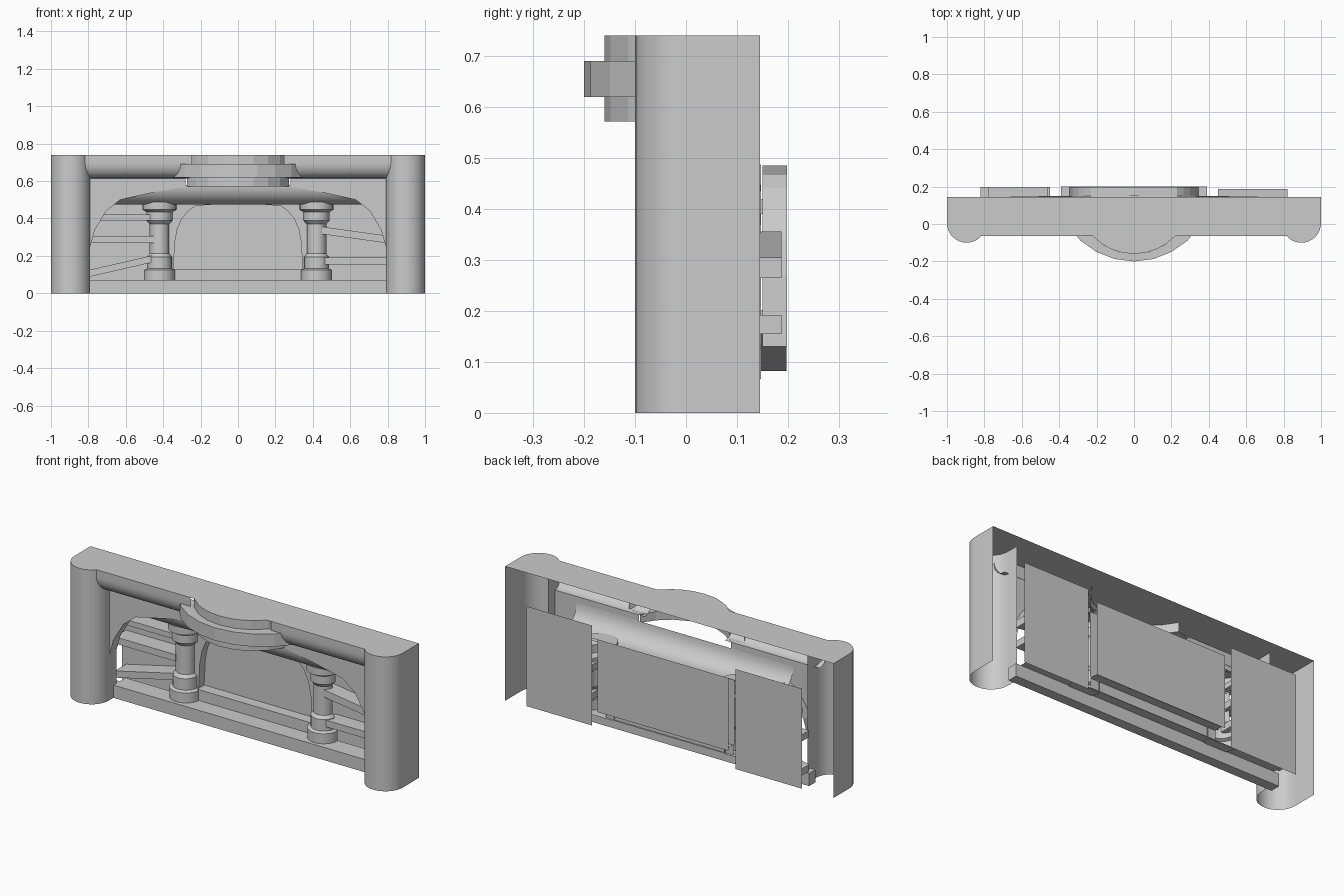
import bpy, bmesh, math

if "Cube" in bpy.data.objects:
    bpy.data.objects.remove(bpy.data.objects["Cube"])


def make(name, verts, faces, smooth=False):
    me = bpy.data.meshes.new(name)
    me.from_pydata(verts, [], faces)
    ob = bpy.data.objects.new(name, me)
    bpy.context.collection.objects.link(ob)
    bm = bmesh.new()
    bm.from_mesh(me)
    bmesh.ops.recalc_face_normals(bm, faces=bm.faces)
    bm.to_mesh(me)
    bm.free()
    if smooth:
        bpy.ops.object.select_all(action='DESELECT')
        ob.select_set(True)
        bpy.context.view_layer.objects.active = ob
        bpy.ops.object.shade_smooth_by_angle(angle=math.radians(35))
    return ob


def mirror(ob):
    m = ob.modifiers.new("mirror", 'MIRROR')
    m.use_axis[0] = True
    return ob


def loft(name, rows, smooth=False):
    """Open sheet through rows of points."""
    n = len(rows[0])
    verts = [p for r in rows for p in r]
    faces = [(i * n + j, i * n + j + 1, (i + 1) * n + j + 1, (i + 1) * n + j)
             for i in range(len(rows) - 1) for j in range(n - 1)]
    return make(name, verts, faces, smooth)


def quarter(y0, z0, dy, dz, n=8):
    """Convex quarter round in the y/z plane, dropping down and back."""
    return [(y0 + dy * (1 - math.cos(i * math.pi / 2 / n)),
             z0 - dz * math.sin(i * math.pi / 2 / n)) for i in range(n + 1)]


def beam(name, x0, x1, za, zb, h, y0, y1):
    """Box whose bottom runs from za at x0 to zb at x1."""
    v = [(x, y, z + k) for x, z in ((x0, za), (x1, zb)) for y in (y0, y1) for k in (0, h)]
    f = [(0, 1, 3, 2), (4, 5, 7, 6), (0, 1, 5, 4), (2, 3, 7, 6), (0, 2, 6, 4), (1, 3, 7, 5)]
    return make(name, v, f)


def panel(name, x0, x1, z0, z1, y):
    return make(name, [(x0, y, z0), (x1, y, z0), (x1, y, z1), (x0, y, z1)], [(0, 1, 2, 3)])


H = 0.74

# Rounded end pillars, open at the back and bottom
arc = [(0.895 + 0.105 * math.cos(-math.pi * i / 16), 0.005 + 0.105 * math.sin(-math.pi * i / 16))
       for i in range(17)]
plan = [(1.0, 0.145)] + arc + [(0.79, 0.07)]
mirror(loft("end_pillar", [[(x, y, z) for x, y in plan] for z in (0, H)], True))


# Bowed balcony in the centre: inner and outer plan arcs
def bow(r, cy, yend, n=8):
    a = math.acos((cy - yend) / r)
    return [(r * math.sin(a * (2 * i / n - 1)), cy - r * math.cos(a * (2 * i / n - 1)))
            for i in range(n + 1)]


inner, outer = bow(0.302, 0.142, 0.01), bow(0.423, 0.223, -0.01)
tiers = [(inner, 0.572), (inner, 0.62), (outer, 0.62), (outer, 0.69), (inner, 0.69), (inner, H)]
loft("balcony_bow", [[(x, y, z) for x, y in p] for p, z in tiers])

# Flat top following pillars and bow
right = [p for p in reversed(arc) if p[1] < -0.065]
cap = bow(0.302, 0.142, -0.065) + [(0.82, -0.065)] + right + [p for p in reversed(arc[:5])] + [(1.0, 0.145)]
seen = []
for p in cap:
    if p not in seen:
        seen.append(p)
half = [p for p in seen if p[0] > 0.23]
outline = bow(0.302, 0.142, -0.065) + half + [(-x, y) for x, y in reversed(half)]
make("top_cap", [(x, y, H) for x, y in outline], [tuple(range(len(outline)))])

# Rounded lintel either side of the bow
prof = [(-0.065, H), (-0.065, 0.70)] + quarter(-0.065, 0.70, 0.07, 0.085)[1:] + [(0.012, 0.615)]
mirror(loft("lintel", [[(x, y, z) for y, z in prof] for x in (0.245, 0.82)], True))

# Spandrel wall with the wide low arch
arch = [(0.0, 0.582), (0.28, 0.57), (0.45, 0.54), (0.63, 0.50), (0.705, 0.44), (0.765, 0.34), (0.79, 0.25)]
mirror(loft("spandrel_wall", [[(x, 0.01, z) for x, z in arch[1:]],
                              [(x, 0.01, 0.615) for x, z in arch[1:]]]))
mirror(loft("arch_soffit", [[(x, y, z) for x, z in arch[3:]] for y in (0.01, 0.07)]))

# Rounded beam resting on the columns
prof = quarter(0.01, 0.58, 0.1, 0.105) + [(0.15, 0.475)]
loft("column_beam", [[(x, y, z) for y, z in prof] for x in (-0.66, 0.66)], True)

# Curb, tread and raised centre step
beam("front_curb", -0.82, 0.82, 0, 0, 0.07, 0.045, 0.1)
loft("tread", [[(x, y, 0.07) for x in (-0.79, 0.79)] for y in (0.1, 0.15)])
loft("centre_step", [[(x, y, z) for x in (-0.39, 0.39)]
                     for y, z in ((0.14, 0.07), (0.14, 0.13), (0.2, 0.13))])

# Half-round columns
col = [(0, 0.066), (0.083, 0.066), (0.083, 0.125), (0.066, 0.132), (0.066, 0.195), (0.052, 0.212),
       (0.052, 0.37), (0.07, 0.39), (0.07, 0.435), (0.09, 0.447), (0.09, 0.487), (0, 0.487)]
rows = [[(0.42 + r * math.cos(math.pi + math.pi * i / 14), 0.147 + r * math.sin(math.pi + math.pi * i / 14), z)
         for i in range(15)] for r, z in col]
mirror(loft("column", rows, True))

# Inner arched doorway between the columns
door = [(0.345, 0.13), (0.338, 0.27), (0.325, 0.34), (0.30, 0.40), (0.265, 0.44), (0.23, 0.467), (0.0, 0.485)]
mirror(loft("doorway_front", [[(x, 0.15, z) for x, z in door],
                              [(0.4, 0.15, z) for x, z in door[:4]]
                              + [(0.4, 0.15, 0.49), (0.23, 0.15, 0.49), (0, 0.15, 0.49)]]))
mirror(loft("doorway_reveal", [[(x, y, z) for x, z in door] for y in (0.15, 0.198)]))

# Back panels
panel("centre_back_panel", -0.4, 0.4, 0.12, 0.52, 0.2)
panel("left_back_panel", -0.845, -0.44, 0.03, 0.58, 0.198)
panel("right_back_panel", 0.44, 0.84, 0.03, 0.58, 0.188)

# Shelf rails in the side bays
for name, x0, x1, za, zb, h in (
        ("left_top_rail", -0.78, -0.46, 0.39, 0.39, 0.03),
        ("left_middle_rail", -0.82, -0.45, 0.27, 0.27, 0.037),
        ("left_sloped_rail", -0.82, -0.46, 0.082, 0.165, 0.037),
        ("right_sloped_rail", 0.45, 0.82, 0.316, 0.265, 0.04),
        ("right_low_rail", 0.46, 0.82, 0.155, 0.155, 0.037)):
    beam(name, x0, x1, za, zb, h, 0.1, 0.197 if x0 < 0 else 0.187)
